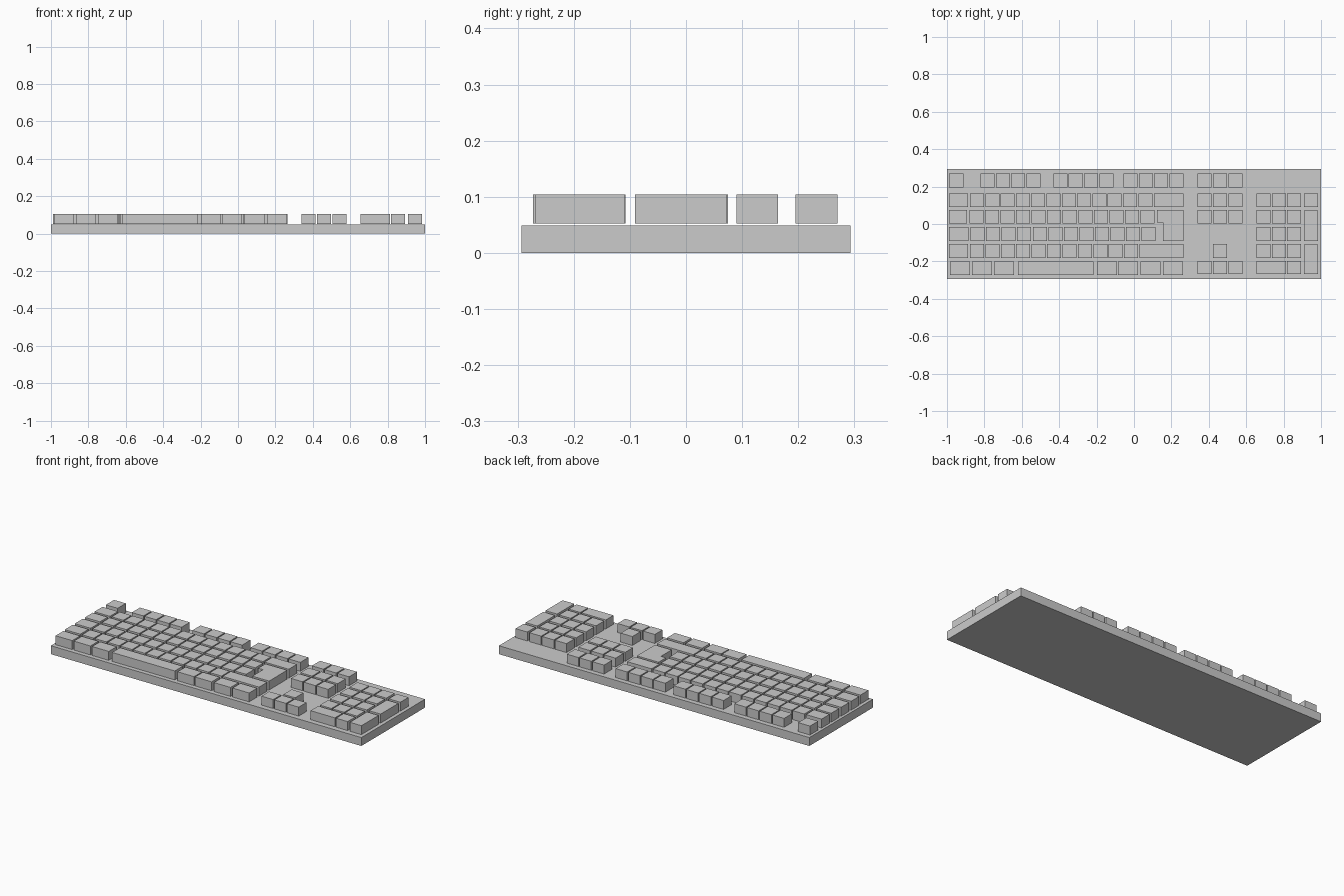
import bpy, bmesh

if "Cube" in bpy.data.objects:
    bpy.data.objects.remove(bpy.data.objects["Cube"])

BASE_TOP, KEY_BOTTOM, KEY_TOP = 0.049, 0.052, 0.104
W = 0.075  # standard key width


def prism(name, outline, z0, z1):
    bm = bmesh.new()
    face = bm.faces.new([bm.verts.new((x, y, z0)) for x, y in outline])
    top = bmesh.ops.extrude_face_region(bm, geom=[face])["geom"]
    for v in top:
        if isinstance(v, bmesh.types.BMVert):
            v.co.z = z1
    bmesh.ops.recalc_face_normals(bm, faces=bm.faces)
    mesh = bpy.data.meshes.new(name)
    bm.to_mesh(mesh)
    bm.free()
    obj = bpy.data.objects.new(name, mesh)
    bpy.context.collection.objects.link(obj)
    return obj


def key(name, x0, x1, y):
    y0, y1 = y
    return prism(name, [(x0, y0), (x1, y0), (x1, y1), (x0, y1)], KEY_BOTTOM, KEY_TOP)


def key_run(name, x, pitch, count, y):
    for i in range(count):
        key(f"{name}_{i + 1}", x + i * pitch, x + i * pitch + W, y)


# Rows, as front and back edges in y
FUNC, NUM, UPPER = (0.195, 0.270), (0.090, 0.164), (0.003, 0.075)
HOME, LOWER, BOTTOM = (-0.091, -0.016), (-0.183, -0.108), (-0.273, -0.200)

# Case
prism("case", [(-1, -0.293), (1, -0.293), (1, 0.293), (-1, 0.293)], 0, BASE_TOP)

# Function row
key("escape_key", -0.988, -0.912, FUNC)
for n, x in enumerate((-0.821, -0.431, -0.056)):
    key_run(f"function_key_group_{n + 1}", x, 0.082, 4, FUNC)

# Typing rows: wide left key followed by a run of standard keys
for name, row, left_end, x, pitch, count in (
        ("number", NUM, -0.888, -0.877, 0.0818, 12),
        ("upper", UPPER, -0.892, -0.879, 0.083, 12),
        ("home", HOME, -0.886, -0.874, 0.0832, 12),
        ("lower", LOWER, -0.888, -0.877, 0.0824, 11)):
    key(f"{name}_left_key", -0.988, left_end, row)
    key_run(f"{name}_key", x, pitch, count, row)
key("backspace_key", 0.107, 0.264, NUM)
key("right_shift_key", 0.029, 0.264, LOWER)

# L-shaped enter key
prism("enter_key", [(0.124, 0.075), (0.124, 0.008), (0.156, 0.008),
                    (0.156, -0.091), (0.264, -0.091), (0.264, 0.075)],
      KEY_BOTTOM, KEY_TOP)

# Bottom row
for i, x in enumerate((-0.984, -0.867, -0.749, -0.199, -0.086, 0.036, 0.156)):
    key(f"modifier_key_{i + 1}", x, x + 0.107, BOTTOM)
key("space_bar", -0.620, -0.216, BOTTOM)

# Navigation and arrow keys
for name, row in (("system", FUNC), ("nav_upper", NUM), ("nav_lower", UPPER),
                  ("arrow", (-0.268, -0.197))):
    key_run(f"{name}_key", 0.339, 0.0825, 3, row)
key("arrow_up_key", 0.4215, 0.4965, LOWER)

# Number pad
for name, row in (("top", NUM), ("high", UPPER), ("middle", HOME), ("low", LOWER)):
    key_run(f"pad_{name}_key", 0.655, 0.0818, 3, row)
PAD_BOTTOM = (-0.268, -0.197)
key("pad_zero_key", 0.655, 0.812, PAD_BOTTOM)
key("pad_point_key", 0.8186, 0.8936, PAD_BOTTOM)
key("pad_minus_key", 0.908, 0.983, NUM)
key("pad_plus_key", 0.908, 0.983, (-0.091, 0.072))
key("pad_enter_key", 0.908, 0.983, (-0.268, -0.110))
